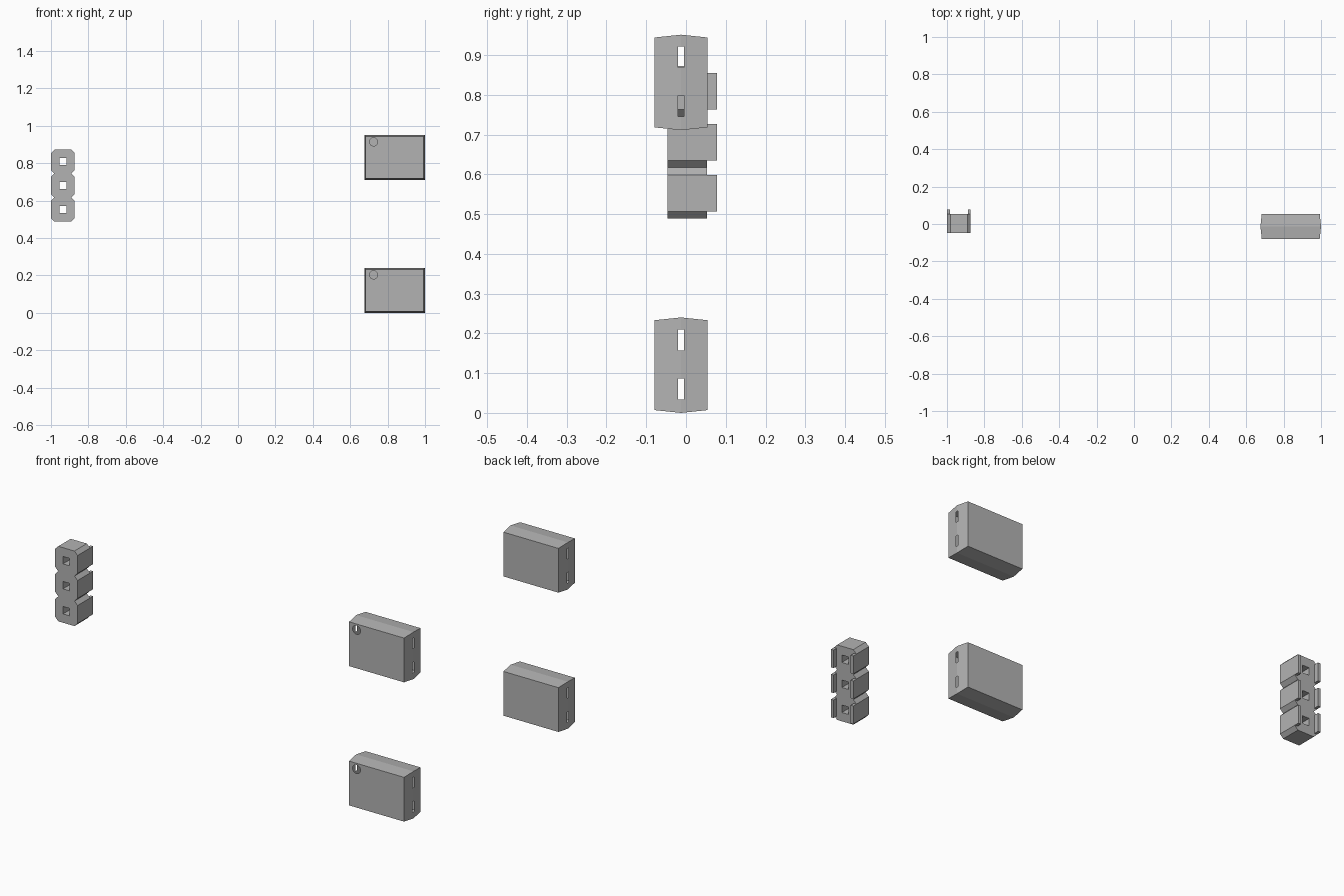
import bpy, bmesh, math
from mathutils import Matrix

if "Cube" in bpy.data.objects:
    bpy.data.objects.remove(bpy.data.objects["Cube"])

grey = bpy.data.materials.new("mid_grey")
grey.diffuse_color = (0.45, 0.45, 0.45, 1)
grey.use_nodes = True
grey.node_tree.nodes["Principled BSDF"].inputs["Base Color"].default_value = grey.diffuse_color


def finish(name, bm):
    bmesh.ops.recalc_face_normals(bm, faces=bm.faces)
    mesh = bpy.data.meshes.new(name)
    bm.to_mesh(mesh)
    bm.free()
    mesh.materials.append(grey)
    ob = bpy.data.objects.new(name, mesh)
    bpy.context.collection.objects.link(ob)
    return ob


def add_box(bm, x0, x1, y0, y1, z0, z1):
    m = Matrix.Translation(((x0 + x1) / 2, (y0 + y1) / 2, (z0 + z1) / 2))
    m = m @ Matrix.Diagonal((x1 - x0, y1 - y0, z1 - z0, 1))
    bmesh.ops.create_cube(bm, size=1, matrix=m)


def loft(bm, rings):
    """Skin between equal-length rings of points and cap both ends."""
    vs = [[bm.verts.new(p) for p in r] for r in rings]
    n = len(vs[0])
    for a, b in zip(vs, vs[1:]):
        for i in range(n):
            bm.faces.new((a[i], a[(i + 1) % n], b[(i + 1) % n], b[i]))
    bm.faces.new(vs[0])
    bm.faces.new(vs[-1])


def cut(ob, cutter):
    mod = ob.modifiers.new("cut", 'BOOLEAN')
    mod.operation = 'DIFFERENCE'
    mod.solver = 'EXACT'
    mod.object = cutter
    bpy.context.view_layer.objects.active = ob
    bpy.ops.object.modifier_apply(modifier=mod.name)
    bpy.data.objects.remove(cutter)


# Chip bodies: hollow drafted shells, open pin slots and a round marker hole
def chip(name, z):
    bm = bmesh.new()
    rings = []
    for y, d in ((-0.079, 0.007), (-0.0125, 0.0), (0.054, 0.007)):
        x0, x1, z0, z1 = 0.676 + d, 1.0 - d, z + d, z + 0.24 - d
        rings.append([(x0, y, z0), (x1, y, z0), (x1, y, z1), (x0, y, z1)])
    loft(bm, rings)
    body = finish(name, bm)

    bm = bmesh.new()
    for z0 in (0.034, 0.157):
        add_box(bm, 0.6, 1.1, -0.0195, -0.0055, z + z0, z + z0 + 0.053)
    m = Matrix.Translation((0.725, -0.08, z + 0.203)) @ Matrix.Rotation(math.pi / 2, 4, 'X')
    bmesh.ops.create_cone(bm, cap_ends=True, segments=24, radius1=0.022,
                          radius2=0.022, depth=0.06, matrix=m)
    cut(body, finish("chip_cutter", bm))

    # drop the walls left by the cutters so the shell stays open inside
    bm = bmesh.new()
    bm.from_mesh(body.data)
    inner = []
    for f in bm.faces:
        c = f.calc_center_median()
        if 0.69 < c.x < 0.985 and -0.077 < c.y < 0.05 and 0.012 < c.z - z < 0.228:
            inner.append(f)
    bmesh.ops.delete(bm, geom=inner, context='FACES')
    bm.to_mesh(body.data)
    bm.free()


chip("lower_chip_body", 0.0)
chip("upper_chip_body", 0.711)

# Three-way pin header: joined octagons with square through holes
X0, X1, Z0, PITCH, CH = -1.0, -0.873, 0.489, 0.1277, 0.018
Y0, Y1, Y2 = -0.047, 0.053, 0.078
right, left = [], []
for i in range(3):
    a, b = Z0 + i * PITCH, Z0 + (i + 1) * PITCH
    steps = [(CH, a), (0, a + CH), (0, b - CH)] + ([(CH, b)] if i == 2 else [])
    right += [(X1 - d, z) for d, z in steps]
    left += [(X0 + d, z) for d, z in steps]
outline = right + left[::-1]
bm = bmesh.new()
loft(bm, [[(x, y, z) for x, z in outline] for y in (Y0, Y1)])
header = finish("header_body", bm)

bm = bmesh.new()
xc = (X0 + X1) / 2
for i in range(3):
    zc = Z0 + (i + 0.5) * PITCH
    add_box(bm, xc - 0.019, xc + 0.019, -0.2, 0.2, zc - 0.019, zc + 0.019)
cut(header, finish("header_cutter", bm))

# Thin tabs along both back edges of the header
bm = bmesh.new()
for i in range(3):
    a = Z0 + i * PITCH + CH
    b = a + PITCH - 2 * CH
    for x0, x1 in ((X0, X0 + 0.015), (X1 - 0.015, X1)):
        add_box(bm, x0, x1, Y1, Y2, a, b)
finish("header_back_tabs", bm)
